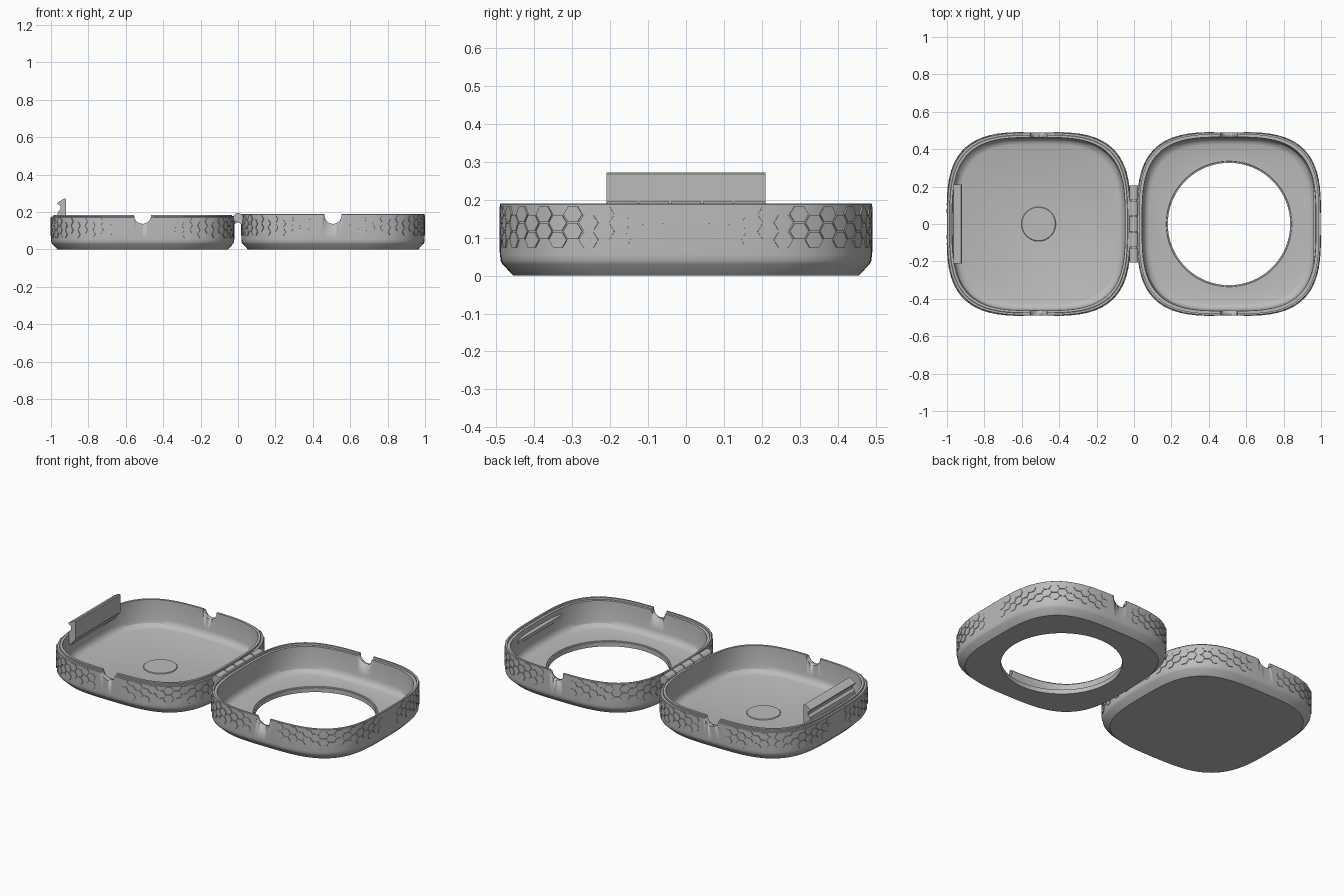
import bpy, bmesh, math
from mathutils import Vector

if "Cube" in bpy.data.objects:
    bpy.data.objects.remove(bpy.data.objects["Cube"])

grey = bpy.data.materials.new("matte_grey")
grey.use_nodes = True
COL = (0.5, 0.5, 0.5, 1)
grey.diffuse_color = COL
grey.node_tree.nodes["Principled BSDF"].inputs["Base Color"].default_value = COL

SEG = 160
N = 3.3                      # squareness of the tray outline
LEFT, RIGHT = -0.51, 0.508   # tray centres
SIZE = 0.49


def finish(bm, name, angle=30):
    bmesh.ops.recalc_face_normals(bm, faces=bm.faces)
    me = bpy.data.meshes.new(name)
    bm.to_mesh(me)
    bm.free()
    me.materials.append(grey)
    ob = bpy.data.objects.new(name, me)
    bpy.context.collection.objects.link(ob)
    activate(ob)
    bpy.ops.object.shade_smooth_by_angle(angle=math.radians(angle))
    return ob


def activate(ob):
    bpy.ops.object.select_all(action='DESELECT')
    ob.select_set(True)
    bpy.context.view_layer.objects.active = ob


def outline(t, r, n=N):
    c, s = math.cos(t), math.sin(t)
    k = r / (abs(c) ** n + abs(s) ** n) ** (1 / n)
    return k * c, k * s


def loft(name, cx, profile, closed):
    """Stack rounded-square rings; closed joins last to first, else caps both ends."""
    bm = bmesh.new()
    rings = []
    for r, z, n in profile:
        ring = []
        for i in range(SEG):
            x, y = outline(math.tau * i / SEG, r, n)
            ring.append(bm.verts.new((cx + x, y, z)))
        rings.append(ring)
    pairs = list(zip(rings, rings[1:]))
    if closed:
        pairs.append((rings[-1], rings[0]))
    else:
        bm.faces.new(rings[0])
        bm.faces.new(rings[-1])
    for a, b in pairs:
        for i in range(SEG):
            j = (i + 1) % SEG
            bm.faces.new((a[i], a[j], b[j], b[i]))
    return finish(bm, name)


def cylinder(bm, centre, r, length, segs=32):
    """Cylinder lying along y."""
    geo = bmesh.ops.create_cone(bm, cap_ends=True, segments=segs,
                                radius1=r, radius2=r, depth=length)
    for v in geo["verts"]:
        x, y, z = v.co
        v.co = Vector(centre) + Vector((x, z, y))


def extrude_profile(bm, pts, y0, y1):
    """Extrude an x-z polygon along y."""
    a = [bm.verts.new((x, y0, z)) for x, z in pts]
    b = [bm.verts.new((x, y1, z)) for x, z in pts]
    bm.faces.new(a)
    bm.faces.new(b)
    for i in range(len(a)):
        j = (i + 1) % len(a)
        bm.faces.new((a[i], a[j], b[j], b[i]))


def cut_notches(ob, cx):
    bm = bmesh.new()
    cylinder(bm, (cx, 0, 0.182), 0.045, 1.4, 40)
    cutter = finish(bm, "notch_cutter")
    cutter.hide_render = True
    mod = ob.modifiers.new("notches", 'BOOLEAN')
    mod.object, mod.operation, mod.solver = cutter, 'DIFFERENCE', 'EXACT'
    activate(ob)
    bpy.ops.object.modifier_apply(modifier="notches")
    bpy.data.objects.remove(cutter)


def grip(name, cx, base):
    """Shallow honeycomb pads round the wall, fading out at the side centres."""
    path = [Vector(outline(math.tau * i / 2000, SIZE)) for i in range(2001)]
    dist = [0]
    for p, q in zip(path, path[1:]):
        dist.append(dist[-1] + (q - p).length)
    total = dist[-1]

    def at(u, lift):
        u %= total
        lo, hi = 0, len(dist) - 1
        while hi - lo > 1:
            mid = (lo + hi) // 2
            lo, hi = (mid, hi) if dist[mid] <= u else (lo, mid)
        p = path[lo].lerp(path[hi], (u - dist[lo]) / (dist[hi] - dist[lo]))
        d = (path[hi] - path[lo]).normalized()
        return p + Vector((d.y, -d.x)) * lift

    cols, high = 78, 0.045
    pitch = total / cols
    wide, half = pitch * 0.667 - 0.0025, high / 2 - 0.002
    shape = [(-1, 0), (-0.5, -1), (0.5, -1), (1, 0), (0.5, 1), (-0.5, 1)]
    bm = bmesh.new()
    for c in range(cols):
        u = c * pitch
        p = at(u, 0)
        lift = 0.0045 * abs(math.sin(2 * math.atan2(p.y, p.x)))
        if lift < 0.0014:
            continue
        for row in range(2):
            z = base + row * high + (c % 2) * high / 2

            def vert(a, b, h):
                q = at(u + a * wide, h)
                return bm.verts.new((cx + q.x, q.y, z + b * half))
            low = [vert(a, b, -0.004) for a, b in shape]
            top = [vert(a, b, lift) for a, b in shape]
            mid = vert(0, 0, lift)
            for i in range(6):
                j = (i + 1) % 6
                bm.faces.new((low[i], low[j], top[j], top[i]))
                bm.faces.new((top[i], top[j], mid))
    finish(bm, name)


# Shared outside: flat bottom, chamfer, upright wall
outer = [(0.455, 0, N), (0.484, 0.03, N), (0.489, 0.04, N), (SIZE, 0.055, N)]
# Shared inside: wall down to a rounded floor corner
inner = [(0.46, 0.07, N), (0.455, 0.05, N), (0.442, 0.036, N), (0.425, 0.03, N)]

# Left tray with a raised inner lip
left_tray = loft("left_tray", LEFT, outer + [
    (SIZE, 0.172, N), (0.487, 0.175, N), (0.477, 0.175, N),
    (0.477, 0.183, N), (0.475, 0.185, N), (0.463, 0.185, N)] + inner, False)
cut_notches(left_tray, LEFT)

# Right tray with a stepped rim and a round opening
right_tray = loft("right_tray", RIGHT, [(0.327, 0, 2)] + outer + [
    (SIZE, 0.188, N), (0.488, 0.19, N), (0.479, 0.19, N),
    (0.479, 0.178, N), (0.465, 0.178, N)] + inner + [
    (0.336, 0.03, 2), (0.334, 0.026, 2), (0.327, 0.026, 2)], True)
cut_notches(right_tray, RIGHT)

grip("left_grip", LEFT, 0.082)
grip("right_grip", RIGHT, 0.094)

# Round pad on the left floor
loft("floor_pad", LEFT, [(0.092, 0.028, 2), (0.092, 0.031, 2),
                         (0.089, 0.034, 2), (0.08, 0.034, 2)], False)

# Clasp: hooked bar on the left rim
bm = bmesh.new()
extrude_profile(bm, [(-0.975, 0.12), (-0.955, 0.12), (-0.92, 0.165), (-0.92, 0.268),
                     (-0.925, 0.272), (-0.933, 0.27), (-0.966, 0.25), (-0.966, 0.243),
                     (-0.948, 0.232), (-0.948, 0.215), (-0.962, 0.203),
                     (-0.966, 0.185)], -0.21, 0.21)
finish(bm, "clasp")

# Catch: ridge inside the right wall
bm = bmesh.new()
extrude_profile(bm, [(0.975, 0.112), (0.962, 0.118), (0.957, 0.128),
                     (0.957, 0.142), (0.975, 0.152)], -0.21, 0.21)
finish(bm, "catch")

# Hinge: alternating knuckles on a pin, each with an arm into its tray
edges = [-0.21, -0.125, -0.042, 0.042, 0.125, 0.21]
for i, (a, b) in enumerate(zip(edges, edges[1:])):
    side = 1 if i % 2 == 0 else -1
    a, b = a + 0.003, b - 0.003
    bm = bmesh.new()
    cylinder(bm, (0, (a + b) / 2, 0.17), 0.025, b - a)
    x = 0.04 * side
    extrude_profile(bm, [(0, 0.147), (x, 0.12), (x, 0.174), (0, 0.19)], a, b)
    finish(bm, "hinge_knuckle_%d" % (i + 1))
bm = bmesh.new()
cylinder(bm, (0, 0, 0.17), 0.017, 0.41)
finish(bm, "hinge_pin")
